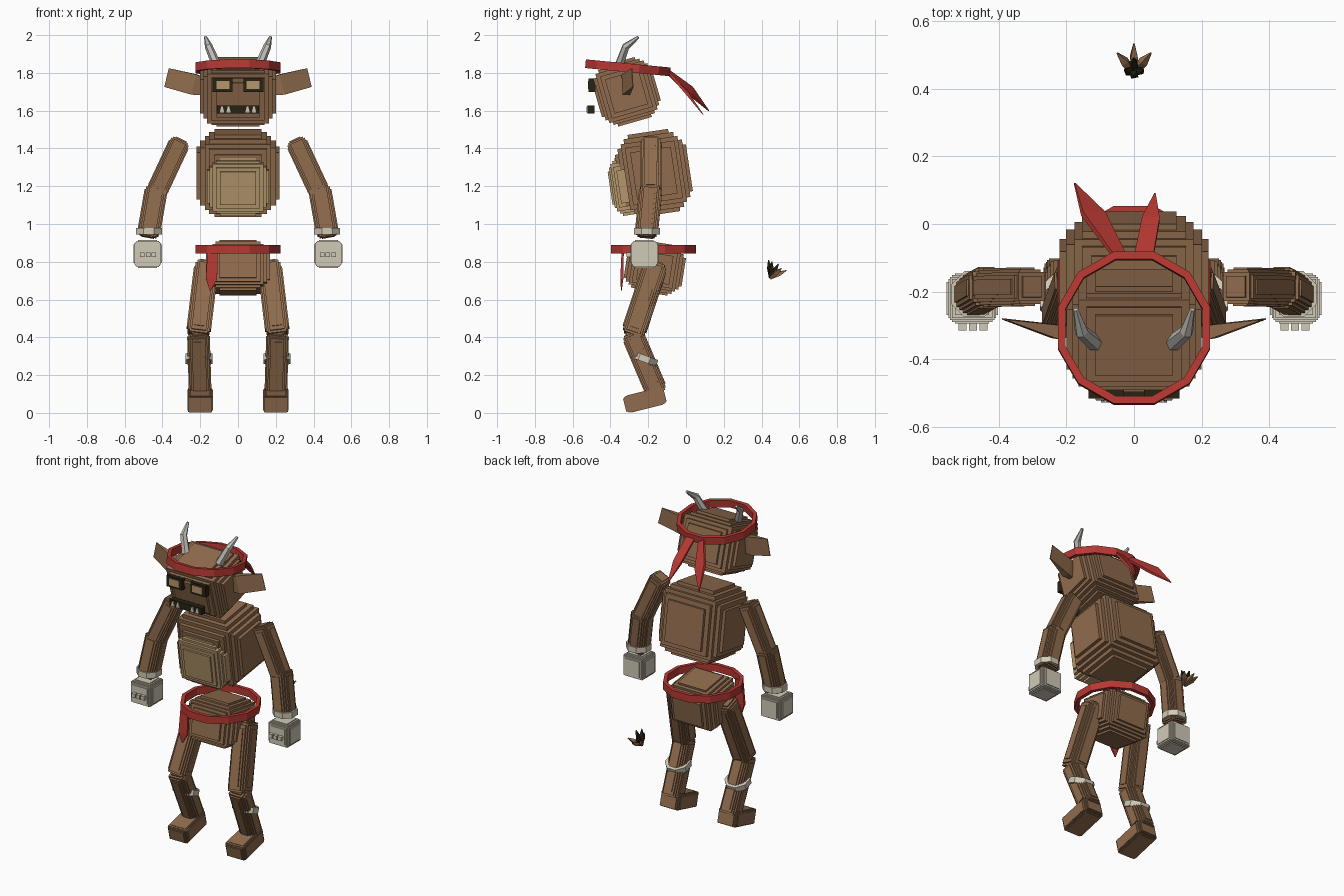
import bpy, bmesh, math
from mathutils import Vector as V, Matrix as M

if "Cube" in bpy.data.objects:
    bpy.data.objects.remove(bpy.data.objects["Cube"])


def mat(name, c):
    m = bpy.data.materials.new(name)
    m.diffuse_color = (*c, 1)
    m.use_nodes = True
    m.node_tree.nodes["Principled BSDF"].inputs["Base Color"].default_value = m.diffuse_color
    return m


BROWN = mat("brown fur", (0.28, 0.15, 0.075))
TAN = mat("tan belly", (0.46, 0.31, 0.15))
BONE = mat("pale bone", (0.64, 0.59, 0.47))
HORN = mat("grey horn", (0.52, 0.50, 0.46))
RED = mat("red cloth", (0.48, 0.04, 0.033))
DARK = mat("near black", (0.02, 0.016, 0.006))


def finish(name, bm, material):
    bmesh.ops.recalc_face_normals(bm, faces=bm.faces[:])
    me = bpy.data.meshes.new(name)
    bm.to_mesh(me)
    bm.free()
    me.materials.append(material)
    ob = bpy.data.objects.new(name, me)
    bpy.context.collection.objects.link(ob)
    return ob


def add_box(bm, half, mtx):
    s = M.Diagonal((half[0] * 2, half[1] * 2, half[2] * 2, 1))
    bmesh.ops.create_cube(bm, size=1, matrix=mtx @ s)


def place(c, tilt=0):
    return M.Translation(c) @ M.Rotation(math.radians(tilt), 4, 'X')


def stepped_box(name, c, half, tilt, material, core=0.8, mid=(0.91, 0.7), outer=(1, 0.57)):
    """Block with two raised plates on every side."""
    bm = bmesh.new()
    m = place(c, tilt)
    add_box(bm, [h * core for h in half], m)
    for a, b in (mid, outer):
        for axis in range(3):
            add_box(bm, [h * (a if i == axis else b) for i, h in enumerate(half)], m)
    return finish(name, bm, material)


def box(name, c, half, material, tilt=0):
    bm = bmesh.new()
    add_box(bm, half, place(c, tilt))
    return finish(name, bm, material)


def limb(name, a, b, w, material):
    """Beam from a to b with raised strips on its four sides."""
    a, b = V(a), V(b)
    d = a - b
    y = V((0, 1, 0))
    y = (y - d * y.dot(d) / d.dot(d)).normalized()
    z = d.normalized()
    x = y.cross(z)
    m = M.Translation((a + b) / 2) @ M((x, y, z)).transposed().to_4x4()
    h = d.length / 2
    bm = bmesh.new()
    add_box(bm, (w * .75, w * .75, h * .96), m)
    for p, q, l in ((.9, .6, .9), (1, .4, .8)):
        add_box(bm, (w * p, w * q, h * l), m)
        add_box(bm, (w * q, w * p, h * l), m)
    add_box(bm, (w * .55, w * .55, h), m)
    return finish(name, bm, material)


def ring(name, c, r, ri, h, n, tilt, material):
    bm = bmesh.new()
    m = place(c, tilt)
    loops = []
    for rad, z in ((r, -h), (r, h), (ri, h), (ri, -h)):
        loops.append([bm.verts.new(m @ V((rad * math.cos((i + .5) * math.tau / n),
                                          rad * math.sin((i + .5) * math.tau / n), z)))
                      for i in range(n)])
    for k in range(4):
        p, q = loops[k], loops[(k + 1) % 4]
        for i in range(n):
            j = (i + 1) % n
            bm.faces.new((p[i], p[j], q[j], q[i]))
    return finish(name, bm, material)


def loft(name, pts, sizes, side, material, n=4):
    """Tapered shape through pts; sizes are half widths along side and across."""
    bm = bmesh.new()
    pts = [V(p) for p in pts]
    loops = []
    k = math.sqrt(2) if n == 4 else 1
    for i, p in enumerate(pts):
        d = (pts[min(i + 1, len(pts) - 1)] - pts[max(i - 1, 0)]).normalized()
        u = V(side)
        u = (u - d * u.dot(d)).normalized()
        v = d.cross(u)
        w, t = sizes[i]
        loops.append([bm.verts.new(p + u * w * k * math.cos((j + .5) * math.tau / n)
                                   + v * t * k * math.sin((j + .5) * math.tau / n))
                      for j in range(n)])
    for p, q in zip(loops, loops[1:]):
        for j in range(n):
            bm.faces.new((p[j], p[(j + 1) % n], q[(j + 1) % n], q[j]))
    bm.faces.new(loops[0])
    bm.faces.new(loops[-1])
    return finish(name, bm, material)


# Head, body and hips
stepped_box("head", (0, -.315, 1.70), (.2, .162, .165), 16, BROWN, core=.82)
stepped_box("chest", (0, -.17, 1.27), (.22, .19, .22), 8.5, BROWN)
stepped_box("belly", (0, -.295, 1.205), (.165, .108, .155), 8.5, TAN, core=.82)
stepped_box("hips", (0, -.165, .768), (.17, .155, .135), -9, BROWN)

# Headband, belt and their cloth ends
ring("headband", (0, -.308, 1.827), .233, .21, .023, 12, -5.5, RED)
ring("belt", (0, -.172, .867), .233, .21, .023, 12, 0, RED)
loft("headband_tail_left", [(-.045, -.09, 1.80), (-.12, .03, 1.70), (-.175, .12, 1.60)],
     [(.022, .006), (.04, .008), (.002, .002)], (1, -.5, 0), RED)
loft("headband_tail_right", [(.03, -.09, 1.80), (.05, .015, 1.68), (.062, .09, 1.58)],
     [(.028, .006), (.026, .008), (.002, .002)], (1, 0, 0), RED)
loft("belt_tail", [(-.135, -.335, .86), (-.14, -.34, .71), (-.147, -.342, .648)],
     [(.026, .006), (.03, .008), (.003, .002)], (1, 0, 0), RED)

# Mouth with teeth
box("mouth", (0, -.503, 1.607), (.112, .018, .021), DARK)
for i, x in enumerate((-.085, -.05, .05, .085)):
    loft(f"tooth_{i}", [(x, -.523, 1.59), (x, -.523, 1.622)],
         [(.012, .004), (.004, .004)], (1, 0, 0), BONE)

for s, side in ((-1, "left"), (1, "right")):
    # Eyes: dark frame with a pale plate
    box("eye_frame_" + side, (s * .082, -.497, 1.735), (.053, .018, .035), DARK)
    box("eye_" + side, (s * .08, -.516, 1.735), (.034, .004, .021), TAN)
    # Ears and horns
    loft("ear_" + side, [(s * .185, -.318, 1.728), (s * .23, -.318, 1.738), (s * .378, -.283, 1.775)],
         [(.046, .012), (.055, .021), (.051, .002)], (0, 0, 1), BROWN)
    loft("horn_" + side, [(s * .115, -.352, 1.845), (s * .155, -.318, 1.94), (s * .172, -.252, 1.99)],
         [(.025, .025), (.021, .021), (.008, .008)], (0, 1, 0), HORN, 6)
    # Arms, wrist bands and fists
    limb("upper_arm_" + side, (s * .30, -.185, 1.45), (s * .438, -.188, 1.155), .057, BROWN)
    limb("forearm_" + side, (s * .43, -.185, 1.20), (s * .477, -.212, .93), .061, BROWN)
    ring("wrist_band_" + side, (s * .472, -.207, .962), .074, .055, .018, 8, 0, BONE)
    stepped_box("fist_" + side, (s * .478, -.22, .842), (.076, .074, .074), 0, BONE,
                core=.86, mid=(.93, .78), outer=(1, .66))
    for i in range(3):
        box(f"knuckle_{side}_{i}", (s * (.445 + i * .031), -.302, .836), (.012, .013, .012), BONE)
    # Legs, shin bands and feet
    limb("thigh_" + side, (s * .165, -.155, .80), (s * .212, -.285, .405), .065, BROWN)
    limb("shin_" + side, (s * .21, -.29, .43), (s * .2, -.15, .10), .06, BROWN)
    ring("shin_band_" + side, (s * .207, -.22, .287), .077, .055, .018, 8, -20, BONE)
    stepped_box("foot_" + side, (s * .2, -.218, .068), (.067, .11, .047), 14, BROWN,
                core=.9, mid=(.95, .86), outer=(1, .76))

# Tail tuft: fan of small spikes
root = (0, .448, .715)
tips = [((0, .437, .81), DARK), ((0, .49, .79), DARK), ((0, .532, .755), BROWN),
        ((-.05, .505, .765), BROWN), ((.05, .505, .765), BROWN),
        ((-.028, .455, .80), DARK), ((.028, .455, .80), DARK)]
for i, (tip, m) in enumerate(tips):
    mid = V(root).lerp(V(tip), .55)
    loft(f"tail_tuft_{i}", [root, mid, tip], [(.008, .008), (.011, .011), (.002, .002)], (1, .2, 0), m)
